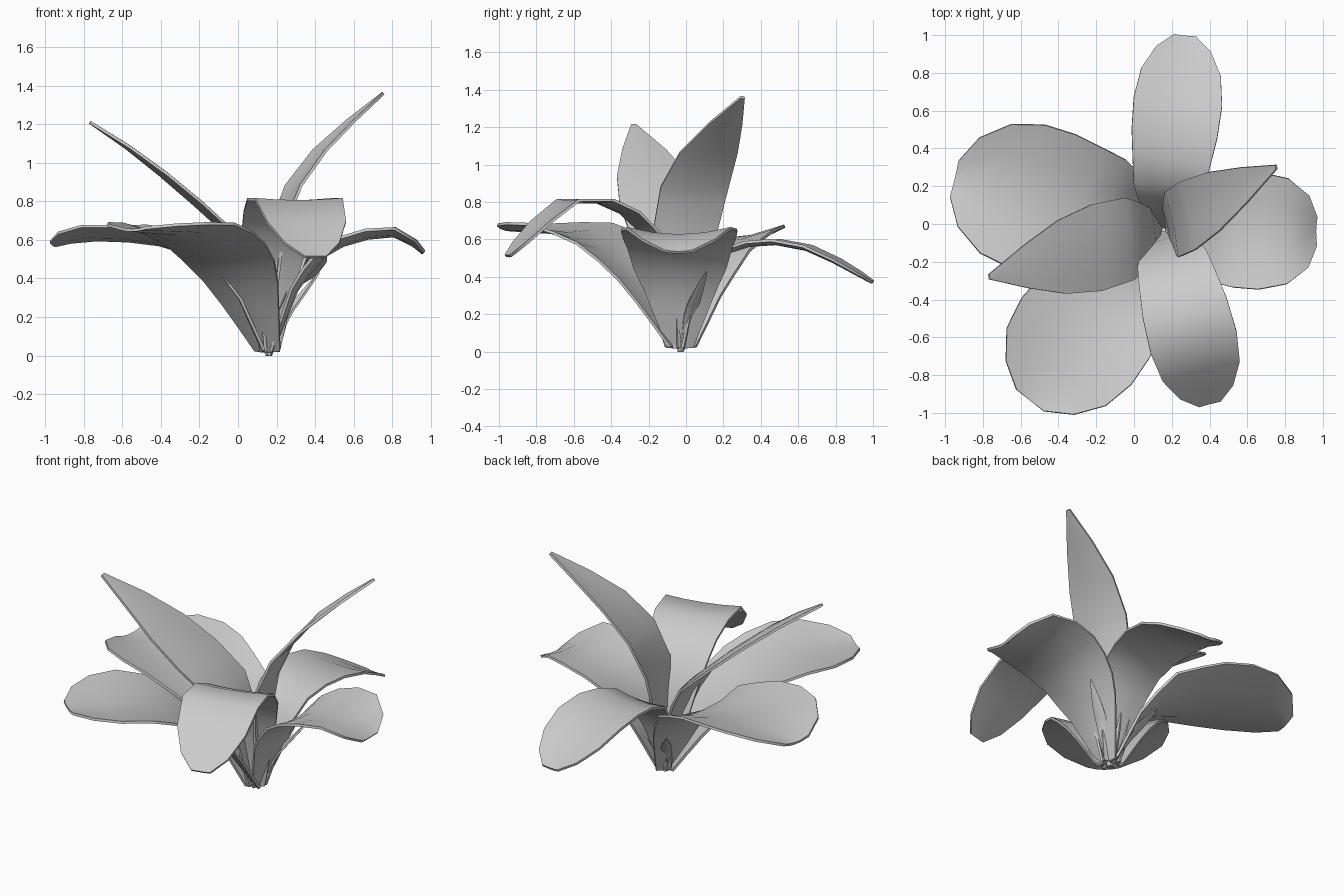
import bpy
from math import hypot
from mathutils import Matrix, Vector

cube = bpy.data.objects.get("Cube")
if cube:
    bpy.data.objects.remove(cube, do_unlink=True)

# One plain grey for the whole plant
grey = bpy.data.materials.new("plain_grey")
grey.use_nodes = True
color = (0.6, 0.6, 0.6, 1)
grey.diffuse_color = color
grey.node_tree.nodes["Principled BSDF"].inputs["Base Color"].default_value = color

ROOT = Vector((0.16, -0.03, 0))
# Half-width along the blade: (fraction of length, share of full half-width)
ROUND = [(0, .22), (.2, .5), (.4, .8), (.6, .97), (.72, 1), (.84, .9), (.94, .62), (1, .25)]
POINTED = [(0, .28), (.2, .55), (.4, .95), (.55, 1), (.7, .85), (.85, .5), (1, .06)]


def along(samples, t):
    """Linear lookup in rows of (t, values...)."""
    for a, b in zip(samples, samples[1:]):
        if t <= b[0]:
            f = (t - a[0]) / (b[0] - a[0])
            return [p + (q - p) * f for p, q in zip(a[1:], b[1:])]
    return list(samples[-1][1:])


def make_leaf(name, tip, half, cup, outline, path, twist=0, thickness=0.015):
    """Blade swept over a path of (reach, height) toward the tip direction."""
    out = (Vector((*tip, 0)) - ROOT).normalized()
    side = Matrix.Rotation(twist, 3, "Z") @ Vector((-out.y, out.x, 0))
    total = sum(hypot(b[0] - a[0], b[1] - a[1]) for a, b in zip(path, path[1:]))
    spine, run = [(0, *path[0])], 0
    for a, b in zip(path, path[1:]):
        run += hypot(b[0] - a[0], b[1] - a[1]) / total
        spine.append((run, *b))
    stations = sorted({row[0] for row in outline} | {.1, .3, .5})
    across = (-1, -.5, 0, .5, 1)
    verts, faces = [], []
    for i, t in enumerate(stations):
        r, z = along(spine, t)
        r0, z0 = along(spine, max(t - .06, 0))
        r1, z1 = along(spine, min(t + .06, 1))
        tangent = (out * (r1 - r0) + Vector((0, 0, z1 - z0))).normalized()
        normal = tangent.cross(side).normalized()
        width = along(outline, t)[0] * half
        for u in across:
            verts.append(ROOT + out * r + Vector((0, 0, z))
                         + side * u * width + normal * cup * width * u * u)
    n = len(across)
    for i in range(len(stations) - 1):
        for j in range(n - 1):
            k = i * n + j
            faces.append((k, k + n, k + n + 1, k + 1))
    mesh = bpy.data.meshes.new(name)
    mesh.from_pydata(verts, [], faces)
    mesh.materials.append(grey)
    leaf = bpy.data.objects.new(name, mesh)
    bpy.context.collection.objects.link(leaf)
    solid = leaf.modifiers.new("thickness", "SOLIDIFY")
    solid.thickness = thickness
    solid.offset = 0
    bpy.ops.object.select_all(action="DESELECT")
    leaf.select_set(True)
    bpy.context.view_layer.objects.active = leaf
    bpy.ops.object.modifier_apply(modifier=solid.name)
    bpy.ops.object.shade_smooth_by_angle(angle=1.1)


# Broad arching leaves
make_leaf("wide_leaf_back_right", (-.95, .24), .39, .2, ROUND,
          [(.02, .02), (.14, .28), (.3, .48), (.55, .57), (.8, .6), (1, .6), (1.14, .57)])
make_leaf("wide_leaf_front_right", (-.54, -.92), .37, .14, ROUND,
          [(.02, .02), (.15, .22), (.3, .42), (.5, .56), (.75, .63), (1.15, .65)])
make_leaf("leaf_left", (.96, -.04), .31, .14, ROUND,
          [(.02, .02), (.14, .33), (.26, .5), (.4, .58), (.6, .63), (.7, .61), (.8, .53)])
make_leaf("leaf_back", (.27, 1), .235, .08, ROUND,
          [(.02, .02), (.1, .33), (.22, .52), (.38, .57), (.58, .58), (.75, .52), (1.03, .37)])
make_leaf("leaf_front", (.4, -.95), .235, .05, ROUND,
          [(.02, .02), (.06, .35), (.14, .6), (.3, .75), (.46, .81), (.6, .81), (.77, .68), (.95, .51)])

# Tall pointed leaves
make_leaf("tall_leaf_right", (-.77, -.28), .23, -.05, POINTED,
          [(.02, .02), (.06, .35), (.15, .6), (.42, .84), (.68, 1.04), (.96, 1.21)], -.15)
make_leaf("tall_leaf_left", (.75, .3), .185, .07, POINTED,
          [(.02, .02), (.03, .35), (.06, .65), (.17, .9), (.36, 1.11), (.68, 1.36)], -.3)

# Small sprouts around the base
for i, (x, y, height, half) in enumerate([(.42, .11, .43, .033), (.25, -.07, .33, .02),
                                          (.16, -.08, .13, .02), (0, .2, .33, .033)]):
    reach = (Vector((x, y, 0)) - ROOT).length
    make_leaf("sprout_%d" % i, (x, y), half, .2, POINTED,
              [(.01, 0), (reach * .4, height * .5), (reach, height)], 0, .01)
